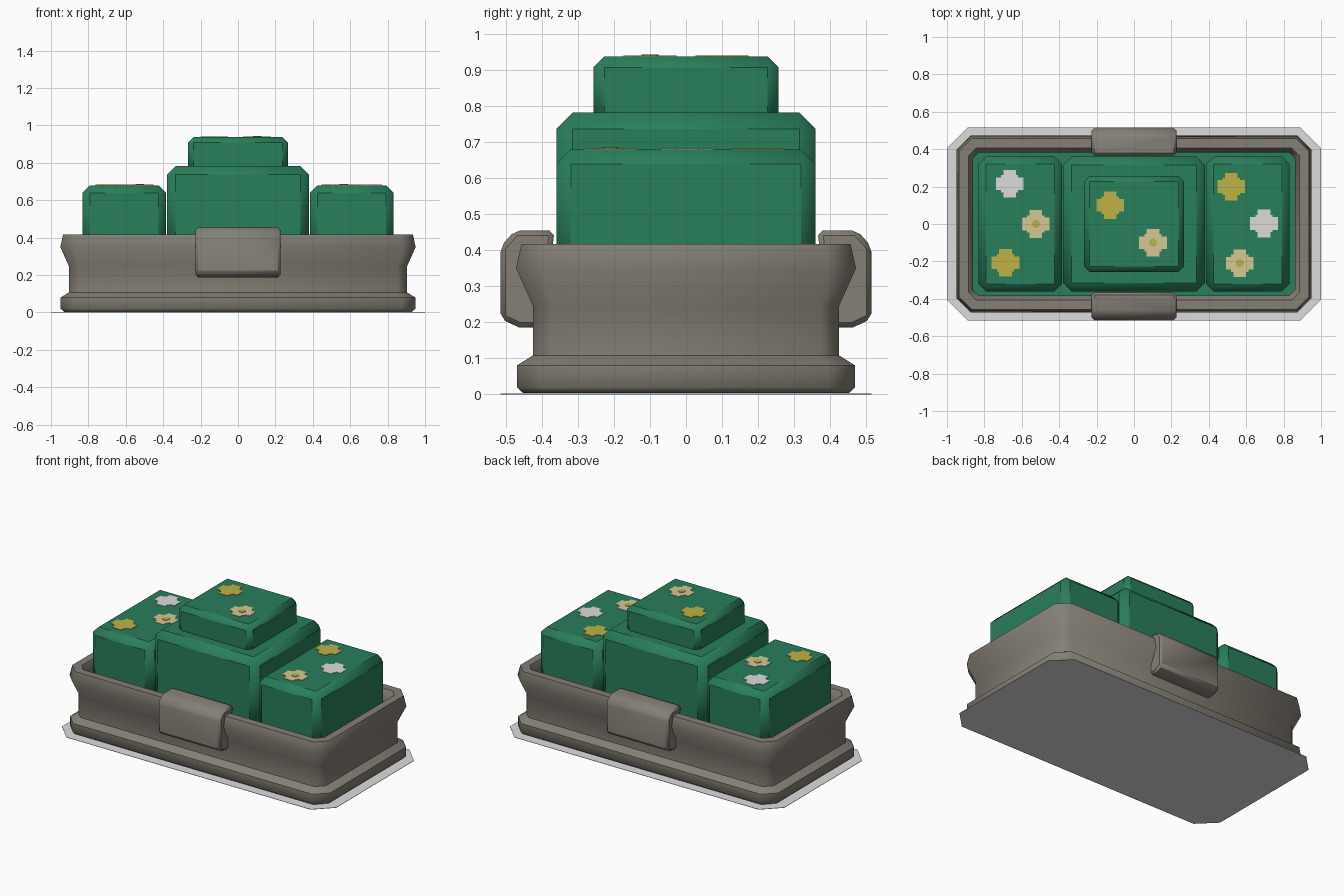
import bpy, bmesh, math

cube = bpy.data.objects.get("Cube")
if cube:
    bpy.data.objects.remove(cube, do_unlink=True)


def material(name, rgb):
    m = bpy.data.materials.new(name)
    m.use_nodes = True
    m.diffuse_color = (*rgb, 1)
    bsdf = m.node_tree.nodes["Principled BSDF"]
    bsdf.inputs["Base Color"].default_value = (*rgb, 1)
    bsdf.inputs["Roughness"].default_value = 0.9
    return m


LEAF = material("leaf green", (0.022, 0.21, 0.105))
STONE = material("warm stone", (0.235, 0.215, 0.18))
PALE = material("pale grey", (0.72, 0.72, 0.72))
YELLOW = material("petal yellow", (0.52, 0.45, 0.06))
CREAM = material("petal cream", (0.66, 0.58, 0.30))
WHITE = material("petal white", (0.72, 0.72, 0.72))


def finish(bm, name, mat, bevel=0, smooth=True):
    bmesh.ops.recalc_face_normals(bm, faces=bm.faces)
    me = bpy.data.meshes.new(name)
    bm.to_mesh(me)
    bm.free()
    me.materials.append(mat)
    ob = bpy.data.objects.new(name, me)
    bpy.context.collection.objects.link(ob)
    if bevel:
        mod = ob.modifiers.new("bevel", "BEVEL")
        mod.width = bevel
        mod.segments = 1
        mod.limit_method = "ANGLE"
    if smooth:
        bpy.ops.object.select_all(action="DESELECT")
        ob.select_set(True)
        bpy.context.view_layer.objects.active = ob
        bpy.ops.object.shade_smooth_by_angle(angle=math.radians(50))
    return ob


def chamfered(hx, hy, c):
    """Corner points of a rectangle with cut corners."""
    return [(hx, c - hy), (hx, hy - c), (hx - c, hy), (c - hx, hy),
            (-hx, hy - c), (-hx, c - hy), (c - hx, -hy), (hx - c, -hy)]


def box(name, mat, x, y, z, bevel):
    """Box from (min, max) pairs."""
    bm = bmesh.new()
    bmesh.ops.create_cube(bm, size=1)
    for v in bm.verts:
        v.co = [lo + (c + 0.5) * (hi - lo) for c, (lo, hi) in zip(v.co, (x, y, z))]
    return finish(bm, name, mat, bevel)


def prism(name, mat, outline, z, height):
    """Flat outline raised to a thin plate."""
    bm = bmesh.new()
    face = bm.faces.new([bm.verts.new((x, y, z)) for x, y in outline])
    if height:
        new = bmesh.ops.extrude_face_region(bm, geom=[face])["geom"]
        bmesh.ops.translate(bm, vec=(0, 0, height),
                            verts=[v for v in new if isinstance(v, bmesh.types.BMVert)])
    return finish(bm, name, mat, smooth=False)


# ground plate
prism("ground_plate", PALE, chamfered(1.0, 0.515, 0.11), 0, 0.002)

# planter trough: cut-corner rings lofted along a wall profile (half length, height)
profile = [(0.93, 0.003), (0.948, 0.02), (0.948, 0.08), (0.903, 0.108), (0.903, 0.245),
           (0.95, 0.35), (0.935, 0.418), (0.885, 0.418), (0.86, 0.38), (0.86, 0.30)]
bm = bmesh.new()
rings = []
for hx, z in profile:
    rings.append([bm.verts.new((x, y, z)) for x, y in
                  chamfered(hx, hx - 0.478, 0.075 + (hx - 0.95) * 0.5)])
for a, b in zip(rings, rings[1:]):
    for i in range(len(a)):
        j = (i + 1) % len(a)
        bm.faces.new((a[i], a[j], b[j], b[i]))
bm.faces.new(rings[0])
bm.faces.new(rings[-1])
finish(bm, "planter", STONE)

# clasps hooked over the rim at front and back
for name, s in (("front_clasp", -1), ("back_clasp", 1)):
    bm = bmesh.new()
    side = [(0.365, 0.455), (0.475, 0.455), (0.515, 0.41),
            (0.515, 0.21), (0.465, 0.186), (0.40, 0.186)]
    face = bm.faces.new([bm.verts.new((-0.226, s * y, z)) for y, z in side])
    new = bmesh.ops.extrude_face_region(bm, geom=[face])["geom"]
    bmesh.ops.translate(bm, vec=(0.452, 0, 0),
                        verts=[v for v in new if isinstance(v, bmesh.types.BMVert)])
    finish(bm, name, STONE, 0.014)

# clipped hedge
box("hedge_base", LEAF, (-0.875, 0.875), (-0.395, 0.395), (0.28, 0.345), 0)
box("centre_hedge", LEAF, (-0.38, 0.38), (-0.36, 0.36), (0.30, 0.782), 0.045)
box("top_hedge", LEAF, (-0.267, 0.267), (-0.257, 0.257), (0.74, 0.938), 0.03)
for name, s in (("left_hedge", 1), ("right_hedge", -1)):
    box(name, LEAF, sorted((s * 0.385, s * 0.832)), (-0.36, 0.36), (0.30, 0.68), 0.04)


# flowers: stepped cross plates, the cream ones with a yellow eye
def flower(x, y, z, mat):
    quarter = [(0.074, 0.034), (0.046, 0.034), (0.046, 0.046), (0.034, 0.046), (0.034, 0.074)]
    pts = []
    for k in range(4):
        for a, b in quarter:
            for _ in range(k):
                a, b = -b, a
            pts.append((x + a, y + b))
    prism("flower", mat, pts, z - 0.001, 0.004)
    if mat == CREAM:
        ring = [(x + 0.023 * math.cos(t * math.pi / 4), y + 0.023 * math.sin(t * math.pi / 4))
                for t in range(8)]
        prism("flower_eye", YELLOW, ring, z, 0.006)


for x, y, z, mat in ((-0.665, 0.215, 0.68, WHITE), (-0.525, 0.0, 0.68, CREAM),
                     (-0.687, -0.207, 0.68, YELLOW), (-0.127, 0.10, 0.938, YELLOW),
                     (0.102, -0.10, 0.938, CREAM), (0.52, 0.20, 0.68, YELLOW),
                     (0.695, 0.003, 0.68, WHITE), (0.565, -0.21, 0.68, CREAM)):
    flower(x, y, z, mat)
